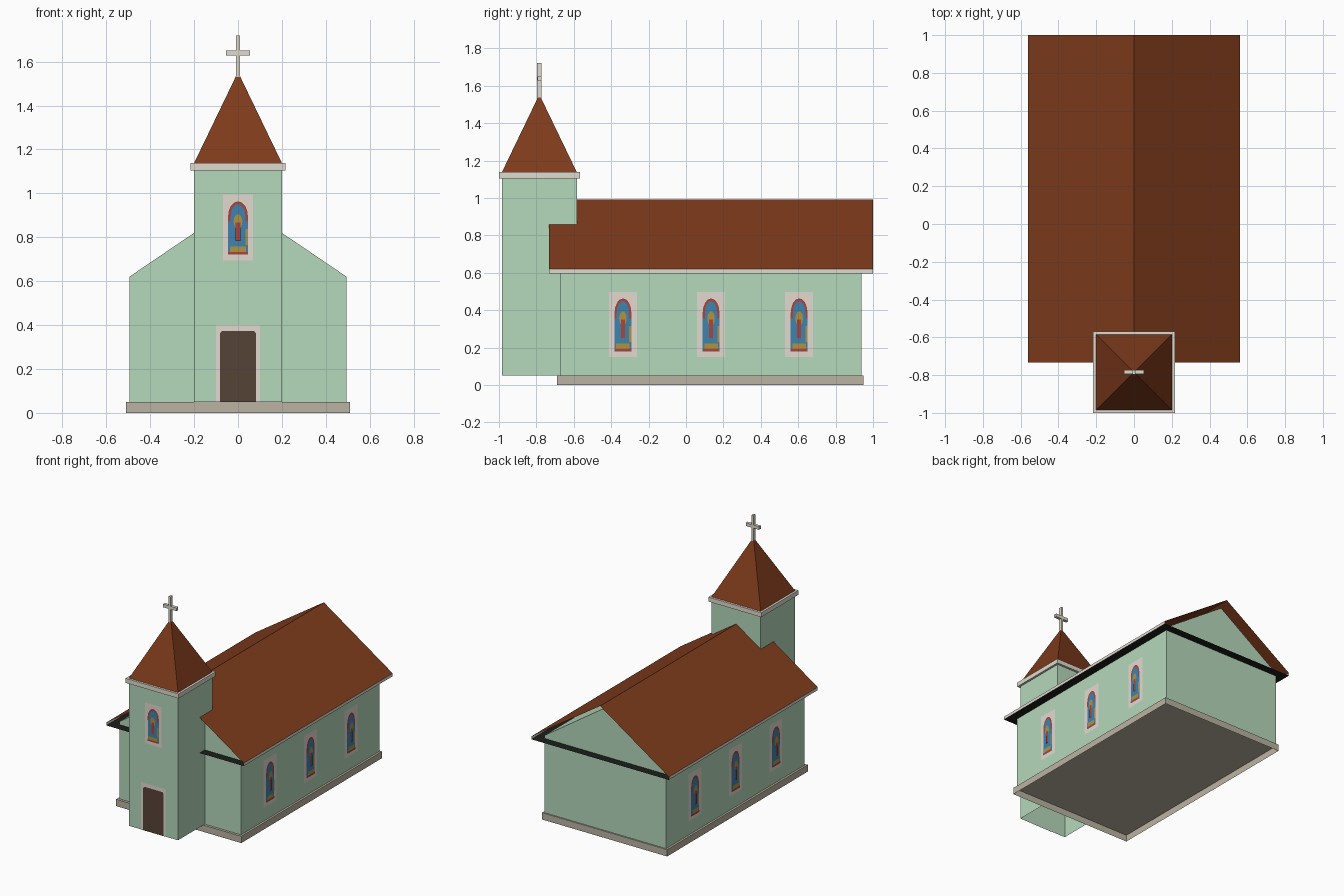
import bpy, bmesh, math
from mathutils import Vector

if "Cube" in bpy.data.objects:
    bpy.data.objects.remove(bpy.data.objects["Cube"])


def material(name, r, g, b):
    lin = [((c / 255 + 0.055) / 1.055) ** 2.4 for c in (r, g, b)]
    m = bpy.data.materials.new(name)
    m.diffuse_color = (*lin, 1)
    m.use_nodes = True
    m.node_tree.nodes["Principled BSDF"].inputs["Base Color"].default_value = m.diffuse_color
    return m


WALL = material("pale green plaster", 181, 216, 187)
ROOF = material("red brown roof", 126, 59, 28)
TRIM = material("light stone trim", 224, 219, 206)
PLINTH = material("grey stone plinth", 187, 179, 162)
FRAME = material("pinkish window frame", 226, 218, 208)
DOOR = material("dark brown door", 86, 68, 55)
SOFFIT = material("black soffit", 28, 30, 27)
BLUE = material("blue glass", 62, 132, 176)
RED = material("red glass", 172, 68, 58)
YELLOW = material("yellow glass", 176, 148, 66)


def mesh(name, verts, faces, mats, indices=None):
    me = bpy.data.meshes.new(name)
    me.from_pydata([tuple(v) for v in verts], [], faces)
    for m in mats:
        me.materials.append(m)
    if indices:
        for poly, i in zip(me.polygons, indices):
            poly.material_index = i
    ob = bpy.data.objects.new(name, me)
    bpy.context.collection.objects.link(ob)
    return ob


def box(name, lo, hi, mat, bottom=True, top=True):
    v = [(x, y, z) for z in (lo[2], hi[2]) for x, y in
         ((lo[0], lo[1]), (hi[0], lo[1]), (hi[0], hi[1]), (lo[0], hi[1]))]
    f = [(i, (i + 1) % 4, (i + 1) % 4 + 4, i + 4) for i in range(4)]
    f += [(3, 2, 1, 0)] * bottom + [(4, 5, 6, 7)] * top
    return mesh(name, v, f, [mat])


# Flat outlines, anticlockwise, in (across, up)
def rect(u0, u1, z0, z1):
    return [(u0, z0), (u1, z0), (u1, z1), (u0, z1)]


def arch(w, z0, z1, rise):
    top = [(w * math.cos(a), z1 - rise + rise * math.sin(a))
           for a in (math.pi * i / 8 for i in range(9))]
    return [(-w, z0), (w, z0)] + top


def oval(u, z, ru, rz):
    return [(u + ru * math.cos(a), z + rz * math.sin(a))
            for a in (math.tau * i / 10 for i in range(10))]


def plates(name, origin, across, normal, layers):
    """Stack flat outlines just proud of a wall."""
    verts, faces, mats, idx = [], [], [], []
    for k, (outline, mat) in enumerate(layers):
        faces.append(range(len(verts), len(verts) + len(outline)))
        for u, z in outline:
            verts.append(Vector(origin) + Vector(across) * u + Vector((0, 0, z))
                         + Vector(normal) * 0.001 * (k + 1))
        if mat not in mats:
            mats.append(mat)
        idx.append(mats.index(mat))
    mesh(name, verts, [tuple(f) for f in faces], mats, idx)


def window(name, origin, across, normal, fw, fh, h):
    """Stained glass: origin is the bottom centre of the frame."""
    b = (fh - h) * 0.45
    w = 0.045
    z = lambda t: b + h * t
    plates(name, origin, across, normal, [
        (rect(-fw, fw, 0, fh), FRAME),
        (arch(w, z(0), z(1), h * 0.27), BLUE),
        (arch(w, z(0.62), z(1), h * 0.27), RED),
        (arch(w * 0.74, z(0.5), z(0.95), h * 0.22), BLUE),
        (rect(w * 0.74, w, z(0.18), z(0.48)), YELLOW),
        (rect(-w, w, z(0), z(0.05)), RED),
        (rect(-w * 0.8, w * 0.8, z(0.05), z(0.15)), YELLOW),
        (oval(0, z(0.62), w * 0.45, h * 0.14), YELLOW),
        (rect(-w * 0.24, w * 0.24, z(0.26), z(0.6)), RED),
    ])


# Nave: hollow plinth open below, then walls closed on top below the roof
box("plinth", (-0.51, -0.69, 0), (0.51, 0.948, 0.05), PLINTH, bottom=False)
Y0, Y1, HW = -0.672, 0.938, 0.495
gable = [(-HW, 0.05), (HW, 0.05), (HW, 0.62), (0, 0.956), (-HW, 0.62)]
mesh("nave_walls", [(x, y, z) for y in (Y0, Y1) for x, z in gable],
     [(0, 1, 2, 3, 4), (9, 8, 7, 6, 5), (1, 6, 7, 2), (5, 0, 4, 9),
      (2, 7, 8, 3), (3, 8, 9, 4)], [WALL])

# Nave roof: two thin slopes, eave fascias and a flat soffit
R0, R1, RW = -0.733, 1.0, 0.56
section = [(-RW, 0.597), (-RW, 0.619), (0, 0.992), (RW, 0.619), (RW, 0.597)]
mesh("nave_roof", [(x, y, z) for y in (R0, R1) for x, z in section],
     [(0, 1, 6, 5), (1, 2, 7, 6), (2, 3, 8, 7), (3, 4, 9, 8), (0, 5, 9, 4)],
     [ROOF, TRIM, SOFFIT], [1, 0, 0, 1, 2])

# Tower: open-bottomed shaft, cornice, spire and cross
TY, CW = -0.784, 0.216
box("tower", (-0.2, TY - 0.2, 0.05), (0.2, TY + 0.2, 1.11), WALL, False, False)
box("tower_cornice", (-CW, TY - CW, 1.105), (CW, TY + CW, 1.138), TRIM)
mesh("spire", [(-0.2, TY - 0.2, 1.138), (0.2, TY - 0.2, 1.138), (0.2, TY + 0.2, 1.138),
               (-0.2, TY + 0.2, 1.138), (0, TY, 1.553)],
     [(0, 1, 4), (1, 2, 4), (2, 3, 4), (3, 0, 4)], [ROOF])
box("cross_upright", (-0.008, TY - 0.012, 1.53), (0.008, TY + 0.012, 1.72), TRIM)
box("cross_arm", (-0.054, TY - 0.011, 1.627), (0.054, TY + 0.011, 1.65), TRIM)

# Door and tower window
front = ((1, 0, 0), (0, -1, 0))
plates("door", (0, TY - 0.2, 0.05), *front, [
    (rect(-0.1, 0.1, 0, 0.35), FRAME),
    ([(-0.082, 0), (0.082, 0), (0.082, 0.312), (0.074, 0.322),
      (-0.074, 0.322), (-0.082, 0.312)], DOOR)])
window("tower_window", (0, TY - 0.2, 0.695), *front, 0.068, 0.3, 0.243)

# Three windows on each side of the nave
for side, s in (("right", 1), ("left", -1)):
    for i, y in enumerate((-0.337, 0.134, 0.605)):
        window(f"{side}_window_{i + 1}", (s * HW, y, 0.15), (0, s, 0), (s, 0, 0),
               0.075, 0.347, 0.285)
